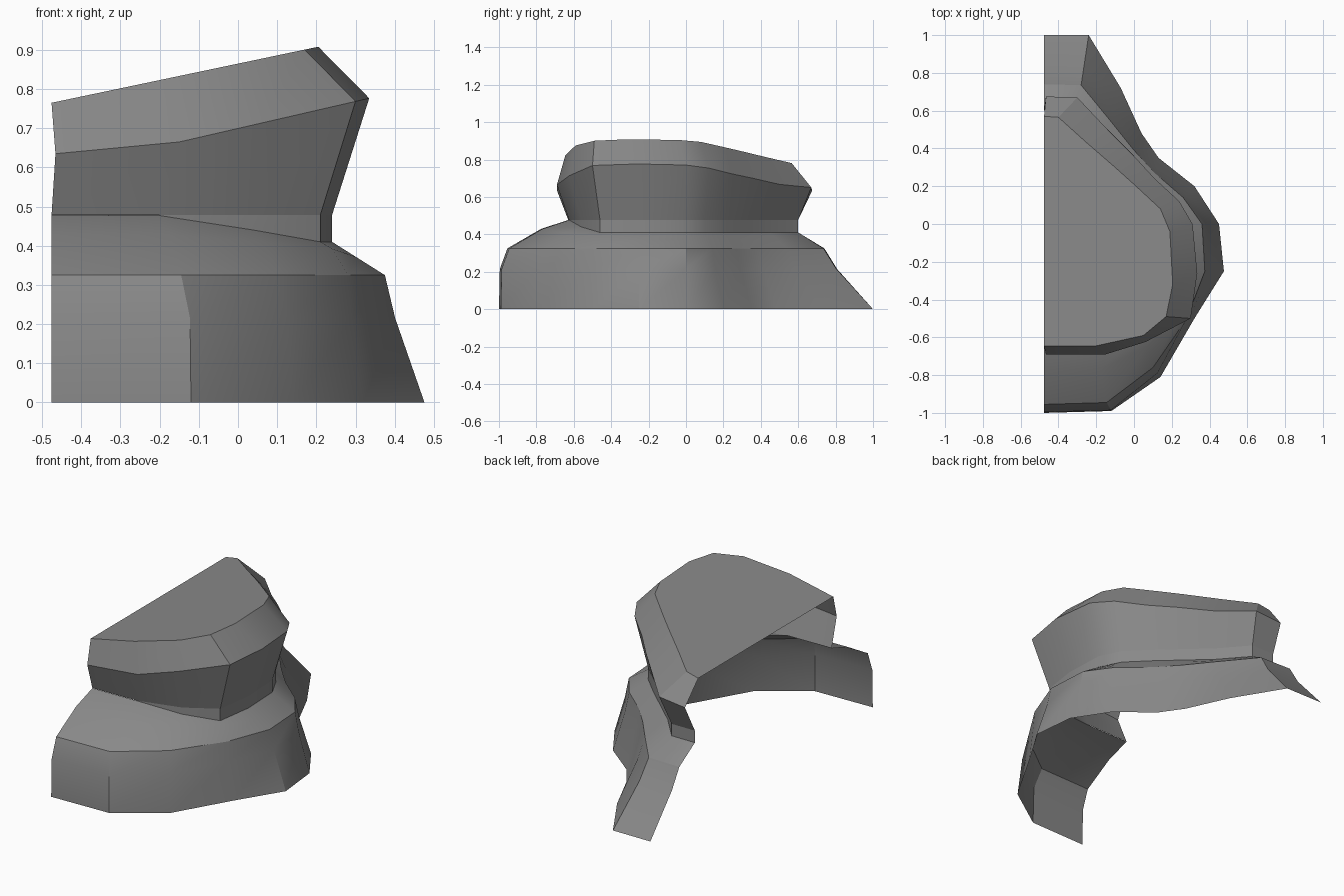
import bpy, bmesh, math

if "Cube" in bpy.data.objects:
    bpy.data.objects.remove(bpy.data.objects["Cube"])

# One flat grey for the whole shell
grey = bpy.data.materials.new("mid_grey")
grey.diffuse_color = (0.25, 0.25, 0.25, 1)
grey.use_nodes = True
grey.node_tree.nodes["Principled BSDF"].inputs["Base Color"].default_value = grey.diffuse_color

# Plan outlines, running from the front cut round the right side to the back cut
base = [(-.476, -1), (-.12, -.99), (.14, -.81), (.32, -.5), (.476, -.25), (.45, 0),
        (.32, .2), (.13, .35), (.04, .48), (-.07, .72), (-.24, 1), (-.476, 1)]
ledge = [(-.476, -.955), (-.145, -.945), (.1, -.76), (.28, -.5), (.375, -.25), (.36, 0),
         (.26, .14), (.11, .27), (0, .39), (-.12, .54), (-.28, .735), (-.476, .74)]
waist = [(-.476, -.63), (-.2, -.625), (.04, -.56), (.21, -.46), (.24, -.25), (.23, -.02),
         (.17, .10), (.05, .22), (-.07, .33), (-.2, .45), (-.33, .6), (-.476, .6)]
shoulder = [(-.466, -.69), (-.15, -.69), (.06, -.625), (.3, -.5), (.335, -.26), (.31, 0),
            (.24, .12), (.11, .24), (0, .36), (-.14, .5), (-.3, .67), (-.466, .675)]
crown = [(-.476, -.645), (-.2, -.645), (.05, -.59), (.17, -.49), (.205, -.32), (.19, -.04),
         (.14, .08), (0, .21), (-.1, .3), (-.25, .43), (-.4, .565), (-.476, .57)]


def lift(plan, height):
    return [(x, y, height(x)) for x, y in plan]


def blend(a, b, t):
    return tuple(p + (q - p) * t for p, q in zip(a, b))


def loft(name, rings, cap=False):
    bm = bmesh.new()
    rows = [[bm.verts.new(p) for p in ring] for ring in rings]
    for low, high in zip(rows, rows[1:]):
        for i in range(len(low) - 1):
            bm.faces.new((low[i], low[i + 1], high[i + 1], high[i]))
    if cap:
        bm.faces.new(rows[-1])
    bmesh.ops.remove_doubles(bm, verts=bm.verts, dist=0.0005)
    mesh = bpy.data.meshes.new(name)
    bm.to_mesh(mesh)
    bm.free()
    mesh.materials.append(grey)
    obj = bpy.data.objects.new(name, mesh)
    bpy.context.collection.objects.link(obj)
    bpy.ops.object.select_all(action='DESELECT')
    obj.select_set(True)
    bpy.context.view_layer.objects.active = obj
    bpy.ops.object.shade_smooth_by_angle(angle=math.radians(30))
    return obj


# Lower skirt: steep at the front, flared at the sides and back
foot = lift(base, lambda x: 0)
rim = lift(ledge, lambda x: .325)
bend = []
for i, (a, b) in enumerate(zip(foot, rim)):
    t = .1 if i < 2 else .4 if i == 2 else .74
    x, y, _ = blend(a, b, t)
    bend.append((x, y, .215))
loft("lower_skirt", [foot, bend, rim])

# Sloped deck rising from the skirt rim to the neck
neck = [(x, y, .477 if i < 2 else .44 if i == 2 else .41)
        for i, (x, y) in enumerate(waist)]
middle = []
for a, b in zip(rim, neck):
    x, y, z = blend(a, b, .55)
    middle.append((x, y, z + .02 if y < -.4 else z))
loft("sloped_deck", [rim, middle, neck])

# Short neck wall, exposed round the side and back
waist_ring = lift(waist, lambda x: .478)
loft("neck_wall", [neck[1:], waist_ring[1:]])

# Upper body widening to the shoulder, then closing to a tilted flat top
shoulder_ring = lift(shoulder, lambda x: .665 + (x + .15) * (.23 if x > -.15 else .095))
crown_ring = lift(crown, lambda x: .765 + .21 * (x + .476))
loft("upper_body", [waist_ring, shoulder_ring, crown_ring], cap=True)
